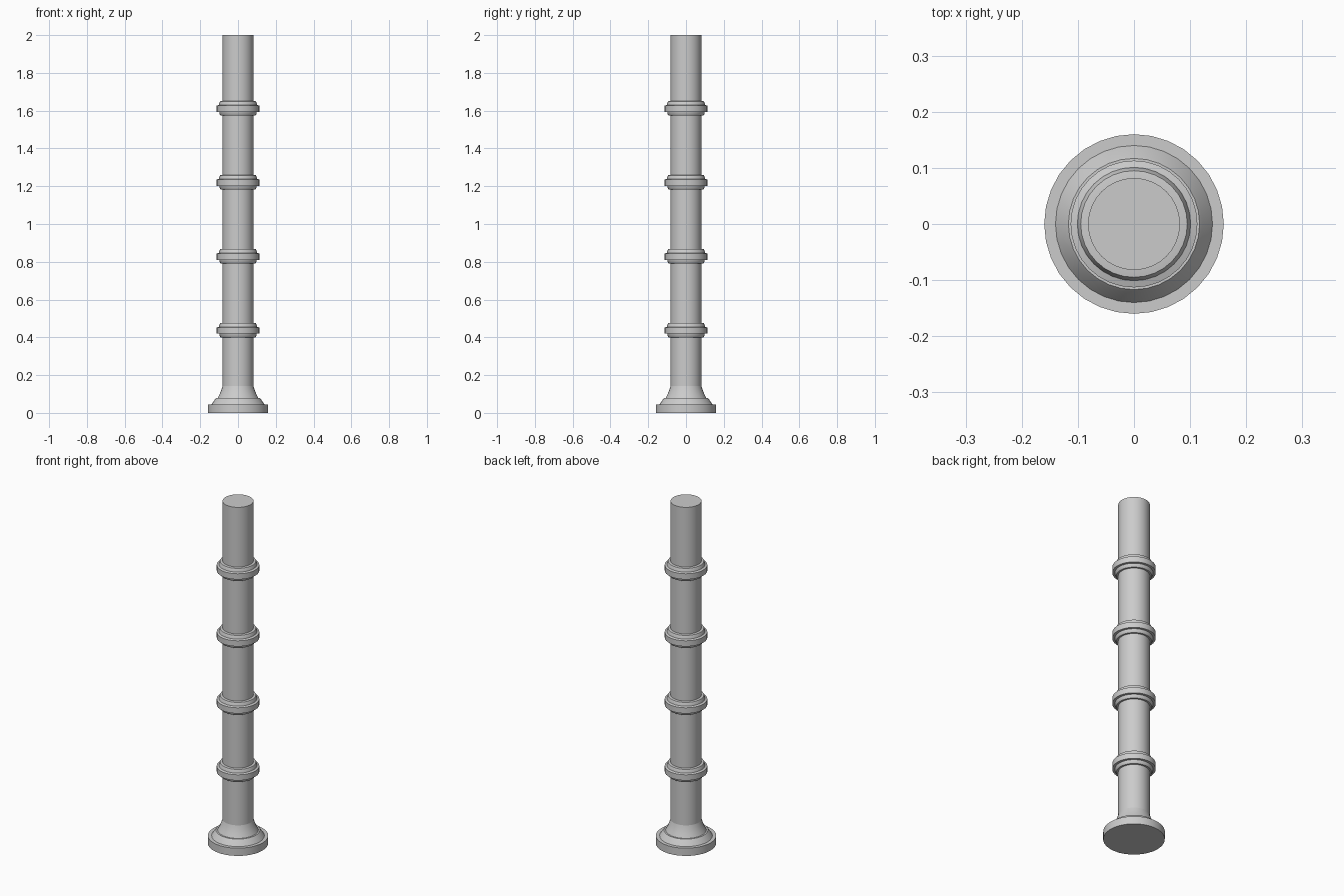
import bpy, bmesh, math

if "Cube" in bpy.data.objects:
    bpy.data.objects.remove(bpy.data.objects["Cube"])

SIDES = 32


def lathe(name, profile, z=0.0):
    """Closed solid of revolution from (radius, height) points, bottom to top."""
    bm = bmesh.new()
    rings = []
    for r, h in profile:
        rings.append([bm.verts.new((r * math.cos(2 * math.pi * i / SIDES),
                                    r * math.sin(2 * math.pi * i / SIDES), h))
                      for i in range(SIDES)])
    for low, high in zip(rings, rings[1:]):
        for i in range(SIDES):
            j = (i + 1) % SIDES
            bm.faces.new((low[i], low[j], high[j], high[i]))
    bm.faces.new(list(reversed(rings[0])))
    bm.faces.new(rings[-1])
    mesh = bpy.data.meshes.new(name)
    bm.to_mesh(mesh)
    bm.free()
    obj = bpy.data.objects.new(name, mesh)
    obj.location.z = z
    bpy.context.collection.objects.link(obj)
    bpy.ops.object.select_all(action='DESELECT')
    obj.select_set(True)
    bpy.context.view_layer.objects.active = obj
    bpy.ops.object.shade_smooth_by_angle(angle=math.radians(30))
    return obj


# Round foot with stepped moulding and flare into the shaft
lathe("base", [(0.16, 0), (0.16, 0.045), (0.14, 0.045), (0.122, 0.072),
               (0.117, 0.078), (0.108, 0.078), (0.097, 0.10),
               (0.087, 0.125), (0.082, 0.142)])

# Straight pole
lathe("shaft", [(0.082, 0.13), (0.082, 2.0)])

# Four evenly spaced collars
for k in range(4):
    lathe(f"collar_{k + 1}",
          [(0.082, -0.037), (0.092, -0.037), (0.097, -0.030), (0.099, -0.018),
           (0.113, -0.018), (0.113, 0.015), (0.101, 0.019),
           (0.099, 0.028), (0.095, 0.038), (0.082, 0.040)],
          z=0.437 + 0.3915 * k)
